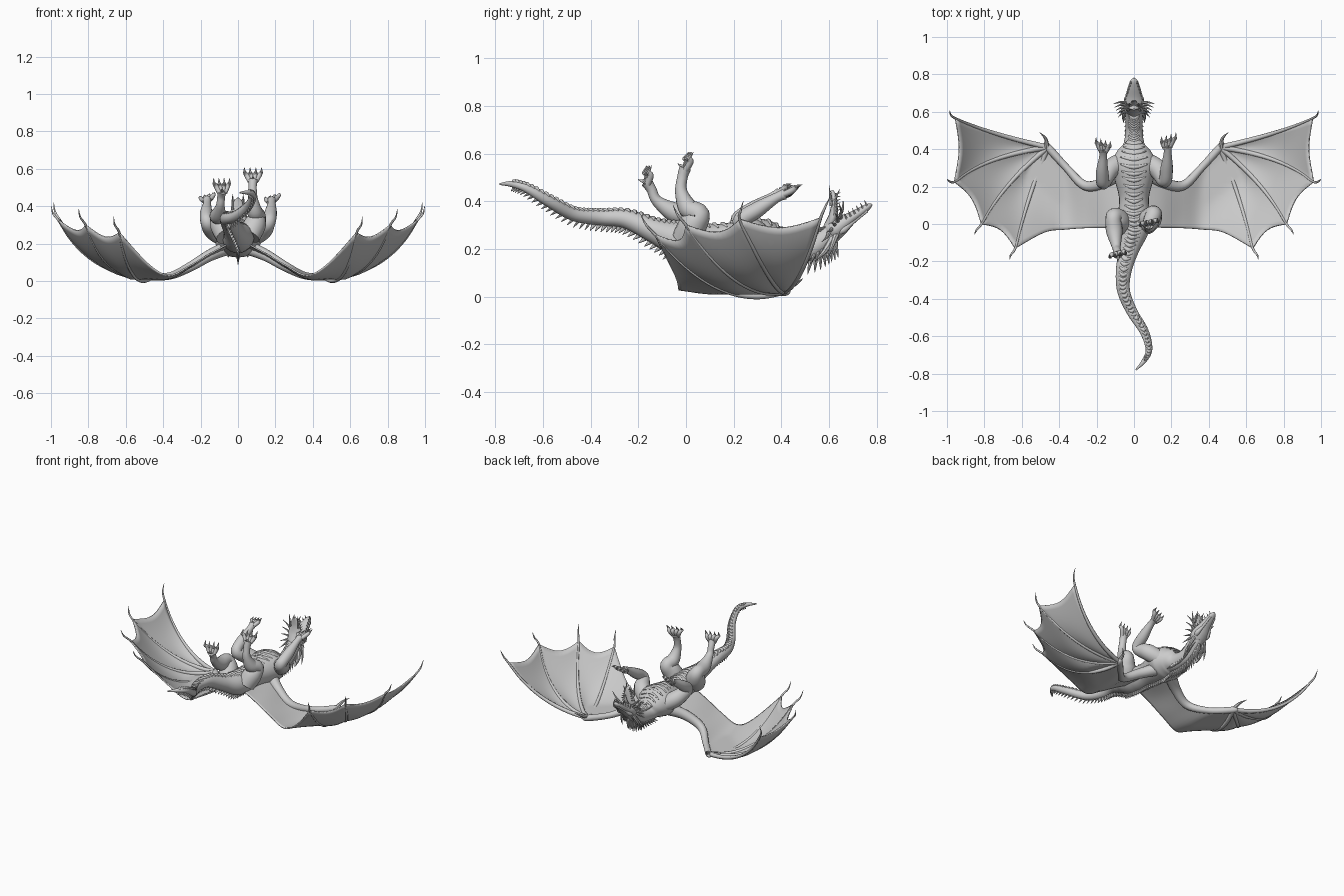
import bpy, bmesh, math
from mathutils import Vector as V

X, Y = V((1, 0, 0)), V((0, 1, 0))


def finish(name, bm, angle=50):
    bmesh.ops.recalc_face_normals(bm, faces=bm.faces)
    me = bpy.data.meshes.new(name)
    bm.to_mesh(me)
    bm.free()
    ob = bpy.data.objects.new(name, me)
    bpy.context.collection.objects.link(ob)
    bpy.ops.object.select_all(action='DESELECT')
    ob.select_set(True)
    bpy.context.view_layer.objects.active = ob
    bpy.ops.object.shade_smooth_by_angle(angle=math.radians(angle))
    return ob


def spline(pts, k):
    # Catmull-Rom through rows of any length
    out, n = [], len(pts)
    for i in range(n - 1):
        p = [pts[max(0, min(n - 1, i + d))] for d in (-1, 0, 1, 2)]
        for j in range(k):
            t = j / k
            out.append([0.5 * (2 * b + (c - a) * t + (2 * a - 5 * b + 4 * c - d) * t * t
                               + (3 * b - a - 3 * c + d) * t ** 3) for a, b, c, d in zip(*p)])
    return out + [list(pts[-1])]


def tube(bm, pts, ref=X, n=14, k=6):
    # rows: x, y, z, half width, half height; swept with an elliptic section
    rows = spline([p if len(p) == 5 else (*p, p[3]) for p in pts], k)
    c = [V(r[:3]) for r in rows]
    rings = []
    for i, r in enumerate(rows):
        t = (c[min(i + 1, len(c) - 1)] - c[max(i - 1, 0)]).normalized()
        s = (ref - t * ref.dot(t)).normalized()
        u = t.cross(s)
        rings.append([bm.verts.new(c[i] + s * max(r[3], .001) * math.cos(a) + u * max(r[4], .001) * math.sin(a))
                      for a in (2 * math.pi * j / n for j in range(n))])
    for a, b in zip(rings, rings[1:]):
        for j in range(n):
            bm.faces.new((a[j], a[(j + 1) % n], b[(j + 1) % n], b[j]))
    bm.faces.new(rings[0])
    bm.faces.new(rings[-1])


def spike(bm, base, tip, r, bend=(0, 0, 0)):
    b, t = V(base), V(tip)
    d = t - b
    ref = X if abs(d.normalized().x) < .8 else Y
    m = (b + t) / 2 + V(bend)
    tube(bm, [(*b, r), (*m, r * .6), (*t, .001)], ref, 7, 3)


# body, neck and tail in one sweep, belly upward
spine = [(.01, -.78, .472, .004, .004), (.055, -.73, .472, .013, .013), (.08, -.67, .455, .018, .018),
         (.055, -.575, .40, .024, .024), (-.01, -.47, .345, .029, .028), (-.055, -.36, .332, .034, .033),
         (-.055, -.25, .325, .042, .04), (-.025, -.13, .275, .055, .052), (0, -.03, .24, .08, .075),
         (0, .05, .23, .085, .08), (0, .14, .225, .08, .08), (0, .24, .225, .105, .095),
         (0, .32, .225, .125, .1), (0, .38, .21, .095, .08), (0, .43, .19, .056, .056),
         (0, .51, .195, .046, .047), (0, .58, .24, .045, .045), (0, .62, .275, .046, .043)]
bm = bmesh.new()
tube(bm, spine, n=24, k=7)
finish("body_and_tail", bm)

# belly scutes and dorsal spines follow the spine path
scutes, spines = bmesh.new(), bmesh.new()
path = spline(spine, 5)
for i in range(6, len(path) - 3):
    x, y, z, w, h = path[i]
    t = (V(path[i + 1][:3]) - V(path[i - 1][:3])).normalized()
    up = X.cross(t)
    up = (up - X * up.x).normalized()
    side = t.cross(up)
    c = V((x, y, z))
    if y < -.05 or y > .4 or i % 2:
        a, m, b = [c + up * h * q + side * w * s + t * o
                   for q, s, o in ((.82, -.6, .012), (1.0, 0, -.006), (.82, .6, .012))]
        tube(scutes, [(*a, .003), (*m, .011, .007), (*b, .003)], Y, 8, 3)
    size = .03 if y < -.05 else (.035 if y < .4 else .055)
    size *= .55 + .45 * min(1, (y + .78) / .4)
    b = c - up * h * .9
    spike(spines, b, b - up * size - t * size * .6, .011 if y > -.4 else .007)
    if y > .42:
        for s in (-1, 1):
            b = c - up * h * .6 + side * w * .7 * s
            spike(spines, b, b - up * .03 + side * .018 * s - t * .035, .008)
finish("belly_scutes", scutes)
finish("dorsal_spines", spines)

# head: upper jaw forward, lower jaw hanging open
bm = bmesh.new()
tube(bm, [(0, .59, .255, .03, .03), (0, .615, .275, .055, .045), (0, .65, .3, .056, .04), (0, .69, .327, .044, .027),
          (0, .735, .357, .032, .02), (0, .765, .378, .02, .013), (0, .78, .388, .004, .004)], n=18)
for s in (-1, 1):
    tube(bm, [(.03 * s, .63, .262, .005), (.04 * s, .66, .28, .015), (.028 * s, .7, .312, .008), (.016 * s, .76, .36, .007)])
finish("head", bm)
bm = bmesh.new()
tube(bm, [(0, .6, .29, .035, .025), (0, .617, .335, .047, .02), (0, .622, .38, .038, .014),
          (0, .62, .42, .026, .011), (0, .612, .445, .006, .006)], n=16)
finish("lower_jaw", bm)
bm = bmesh.new()
tube(bm, [(0, .63, .32, .016, .008), (0, .655, .36, .014, .006), (0, .66, .4, .003, .003)])
finish("tongue", bm)
bm = bmesh.new()
for s in (-1, 1):
    for i in range(6):
        f = i / 5
        b = V((s * (.046 - .03 * f), .675 + .085 * f, .325 + .055 * f))
        spike(bm, b, b + V((0, -.012, .024)), .005)
        b = V((s * (.038 - .02 * f), .628, .36 + .07 * f))
        spike(bm, b, b + V((0, .02, .006)), .004)
finish("teeth", bm)
bm = bmesh.new()
for s in (-1, 1):
    spike(bm, (.03 * s, .62, .25), (.055 * s, .54, .15), .018, (.012 * s, 0, -.012))
    spike(bm, (.04 * s, .63, .26), (.07 * s, .59, .15), .013, (.008 * s, 0, 0))
    for i in range(5):
        spike(bm, (.045 * s, .6 + .012 * i, .27 + .015 * i),
              (s * (.085 + .006 * i), .57 + .018 * i, .23 + .04 * i), .009, (0, .006, 0))
    spike(bm, (.03 * s, .61, .38), (.03 * s, .60, .465), .008)
    spike(bm, (.025 * s, .62, .4), (.022 * s, .645, .45), .007)
finish("horns_and_frill", bm)


def limb(name, pts, toe_dir, spread, length):
    # muscled limb ending in four clawed toes and a back claw
    bm = bmesh.new()
    tube(bm, pts, n=16)
    e, d, w = V(pts[-1][:3]), V(toe_dir).normalized(), V(spread)
    curl = V((0, 1, 0)) - d * d.y
    for q in (-1, -.33, .33, 1):
        a = e + w * q * .35 - d * .008
        b = e + w * q * .75 + d * length * .45 + curl * .012
        c = e + w * q + d * length * .7
        tube(bm, [(*a, .013), (*b, .013), (*c, .009)], n=8, k=4)
        spike(bm, c - d * .005, c + d * length * .45 + curl * .018, .008)
    spike(bm, e - curl * .005, e - curl * .035 + d * .015, .01)
    finish(name, bm)


limb("left_foreleg", [(-.07, .33, .23, .05), (-.13, .29, .27, .052), (-.165, .22, .315, .036), (-.17, .28, .365, .033),
                      (-.165, .36, .415, .021), (-.165, .395, .435, .023)], (0, .75, .55), (.038, -.01, .01), .055)
limb("right_foreleg", [(.07, .33, .23, .05), (.13, .29, .27, .052), (.165, .23, .315, .036), (.175, .3, .365, .033),
                       (.18, .38, .415, .021), (.18, .415, .43, .023)], (.1, .75, .5), (.038, .01, .01), .06)
limb("left_hindleg", [(-.06, -.02, .24, .06), (-.09, .025, .3, .06), (-.11, .035, .345, .042), (-.105, -.04, .35, .044),
                      (-.095, -.12, .40, .024), (-.09, -.145, .45, .021), (-.085, -.165, .48, .025)],
     (-.05, -.1, 1), (.042, .01, 0), .06)
limb("right_hindleg", [(.06, 0, .24, .06), (.09, .03, .3, .06), (.105, .055, .345, .044), (.09, .01, .37, .042),
                       (.08, -.02, .44, .026), (.078, -.015, .5, .022), (.08, -.003, .54, .025)],
      (0, .1, 1), (.046, .01, 0), .06)

# wings: each station is leading point, middle, trailing point
W = (.46, .41, .022)
inner = [((.05, .29, .18), (.05, .13, .185), (.05, -.02, .2)), ((.15, .225, .135), (.15, .1, .145), (.15, -.02, .145)),
         ((.26, .2, .07), (.26, .09, .072), (.26, -.022, .08)), ((.36, .3, .022), (.36, .13, .015), (.37, -.03, .03)),
         ((.42, .37, .018), (.46, .14, .014), (.48, -.045, .09))]
fingers = [(W, (.56, .14, .035), (.635, -.13, .26)), (W, (.67, .21, .07), (.815, 0, .3)),
           (W, (.755, .34, .1), (.96, .225, .325)), (W, (.75, .487, .115), (.955, .565, .33))]
tips = [(.665, -.19, .345), (.852, -.055, .385), (.998, .24, .40), (.985, .605, .42)]


def along(st, t):
    a, m, b = map(V, st)
    c = 2 * m - (a + b) / 2
    return a * (1 - t) ** 2 + c * 2 * t * (1 - t) + b * t * t


flat = [[v for p in st for v in p] for st in inner + fingers[:1]]
stations = [(([r[0:3], r[3:6], r[6:9]],) * 2, 0) for r in spline(flat, 5)]
for a, b in zip(fingers, fingers[1:]):
    stations += [((a, b), j / 10) for j in range(1, 11)]

for side, sx in (("left", -1), ("right", 1)):
    mirror = lambda p: (p[0] * sx, p[1], p[2])
    bm = bmesh.new()
    grid = []
    for (a, b), s in stations:
        sag = math.sin(math.pi * s)
        row = []
        for j in range(19):
            t = j / 18 * (1 - .07 * sag)
            p = along(a, t).lerp(along(b, t), s)
            p.z = max(.012, p.z - .012 * sag * math.sin(math.pi * j / 18))
            row.append(bm.verts.new(mirror(p)))
        grid.append(row)
    for a, b in zip(grid, grid[1:]):
        for j in range(18):
            bm.faces.new((a[j], b[j], b[j + 1], a[j + 1]))
    bmesh.ops.remove_doubles(bm, verts=bm.verts, dist=.0005)
    ob = finish(side + "_wing_membrane", bm)
    mod = ob.modifiers.new("thickness", 'SOLIDIFY')
    mod.thickness, mod.offset = .008, 0
    # arm bones
    bm = bmesh.new()
    tube(bm, [(*mirror(p), r) for p, r in (((.05, .29, .18), .04), ((.15, .225, .137), .032), ((.26, .205, .073), .026),
              ((.36, .3, .028), .02), (W, .02), ((.48, .43, .028), .008))], Y)
    spike(bm, mirror((.465, .41, .03)), mirror((.505, .49, .075)), .014, (-.012 * sx, .008, 0))
    # finger bones ending in hooked claws
    for f, tip in zip(fingers, tips):
        pts = [(*mirror(along(f, j / 6)), .015 - .0085 * j / 6) for j in range(7)]
        e = V(f[2]).lerp(V(tip), .55) + V((.008, -.004, -.006))
        tube(bm, pts + [(*mirror(e), .005), (*mirror(tip), .001)], V((.3, 1, .2)) if f is fingers[3] else V((1, .3, 0)), 8, 4)
    finish(side + "_wing_bones", bm)
